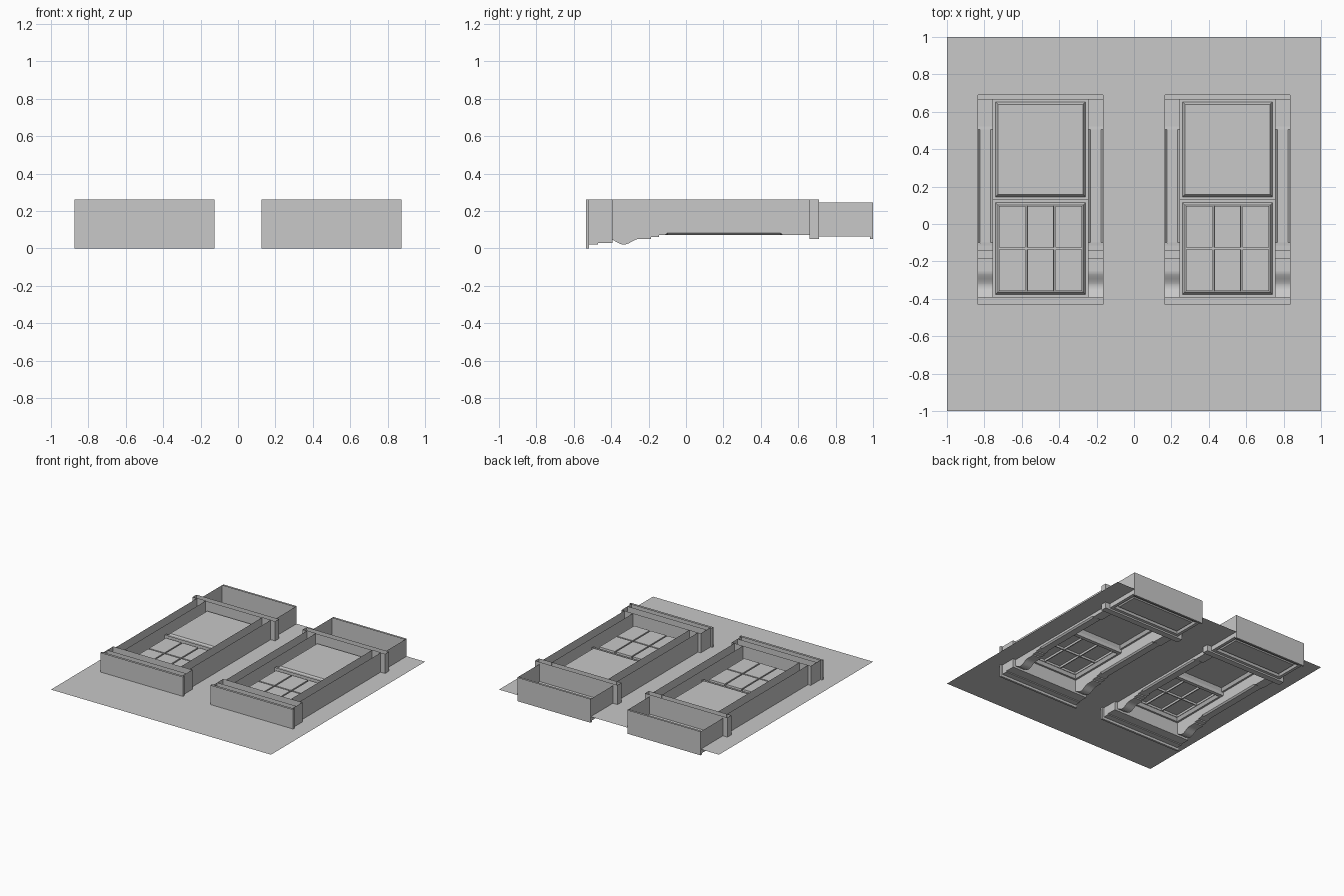
import bpy, bmesh, math

cube = bpy.data.objects.get("Cube")
if cube:
    bpy.data.objects.remove(cube, do_unlink=True)

grey = bpy.data.materials.new("plain_grey")
grey.use_nodes = True
COLOUR = (0.58, 0.58, 0.58, 1)
grey.diffuse_color = COLOUR
grey.node_tree.nodes["Principled BSDF"].inputs["Base Color"].default_value = COLOUR

WALL_Z = 0.10    # the wall faces down, the window boxes run up behind it
BACK_Z = 0.26
CENTRES = {"right": -0.5, "left": 0.5}


def add_object(name, bm, x=0.0):
    mesh = bpy.data.meshes.new(name)
    bm.to_mesh(mesh)
    bm.free()
    mesh.materials.append(grey)
    ob = bpy.data.objects.new(name, mesh)
    ob.location.x = x
    bpy.context.collection.objects.link(ob)
    return ob


def add_per_window(name, build):
    for side, x in CENTRES.items():
        add_object(f"{side}_window_{name}", build(), x)


def face(bm, *points):
    f = bm.faces.new([bm.verts.new(p) for p in points])
    f.normal_update()
    return f


def panel(bm, x0, x1, y0, y1, z):
    """Rectangle facing down."""
    return face(bm, (x0, y0, z), (x0, y1, z), (x1, y1, z), (x1, y0, z))


def shell(half, y0, y1, z0, z1=BACK_Z):
    """Box symmetric in x with an open back; its front looks down."""
    bm = bmesh.new()
    front = panel(bm, -half, half, y0, y1, z0)
    ext = bmesh.ops.extrude_edge_only(bm, edges=front.edges[:])
    for v in ext["geom"]:
        if isinstance(v, bmesh.types.BMVert):
            v.co.z = z1
    bmesh.ops.recalc_face_normals(bm, faces=bm.faces)
    return bm


# Wall sheet with two openings
def wall():
    bm = bmesh.new()
    xs = [-1, -0.835, -0.165, 0.165, 0.835, 1]
    ys = [-1, -0.43, 0.69, 1]
    for i in range(5):
        for j in range(3):
            if i in (1, 3) and j == 1:
                continue
            panel(bm, *xs[i:i + 2], *ys[j:j + 2], WALL_Z)
    bmesh.ops.remove_doubles(bm, verts=bm.verts, dist=0.0001)
    bmesh.ops.dissolve_limit(bm, angle_limit=0.01, verts=bm.verts, edges=bm.edges)
    return bm


add_object("wall_panel", wall())

# Stepped sill with a projecting lip, hood band and header cap
add_per_window("sill_lip", lambda: shell(0.375, -0.535, -0.518, 0.0))
add_per_window("sill_front", lambda: shell(0.36, -0.518, -0.47, 0.02))
add_per_window("sill_back", lambda: shell(0.36, -0.47, -0.392, 0.028))
add_per_window("hood_band", lambda: shell(0.375, 0.66, 0.71, 0.05))
add_per_window("header_cap", lambda: shell(0.333, 0.985, 1.0, 0.05, 0.245))


def header():
    bm = shell(0.333, 0.71, 0.985, 0.063, 0.245)
    front = min(bm.faces, key=lambda f: f.calc_center_median().z)
    bmesh.ops.inset_region(bm, faces=[front], thickness=0.035)
    bmesh.ops.inset_region(bm, faces=[front], thickness=0.015, depth=-0.02)
    bmesh.ops.inset_region(bm, faces=[front], thickness=0.02, depth=0.015)
    return bm


add_per_window("header", header)


# Side casing: bracket profile at the foot, stopped chamfers on the shaft
def casing(sign):
    outline = [(0.665, BACK_Z), (-0.392, BACK_Z)]
    for i in range(17):
        t = i / 16
        outline.append((-0.392 + 0.142 * t, 0.035 - 0.015 * math.cos((t - 0.42) / 0.58 * math.pi)))
    outline += [(-0.188, 0.05), (-0.188, 0.06), (-0.145, 0.06), (-0.145, 0.07),
                (-0.115, 0.07), (-0.1, 0.07), (0.505, 0.07), (0.52, 0.07), (0.665, 0.07)]
    bm = bmesh.new()
    rails = [[bm.verts.new((sign * x, y, z)) for y, z in outline] for x in (0.256, 0.335)]
    for rail in rails:
        bm.faces.new(rail)
    # The first pair is skipped, so the back stays open
    for k in range(1, len(outline)):
        n = (k + 1) % len(outline)
        bm.faces.new((rails[0][n], rails[0][k], rails[1][k], rails[1][n]))
    bmesh.ops.recalc_face_normals(bm, faces=bm.faces)
    shaft = [e for e in bm.edges
             if abs(e.verts[0].co.x - e.verts[1].co.x) < 0.001
             and abs(e.calc_length() - 0.605) < 0.01]
    bmesh.ops.bevel(bm, geom=shaft, offset=0.011, segments=1, affect="EDGES")
    return bm


for part, sign in (("right_casing", -1), ("left_casing", 1)):
    add_per_window(part, lambda: casing(sign))


# Sashes: a flat frame, a steep bevel and recessed panes
def sash(y0, y1, z, columns=1, rows=1):
    bm = bmesh.new()
    half, frame, bevel, depth = 0.256, 0.015, 0.014, 0.024
    pane = panel(bm, -half, half, y0, y1, z)
    for width, drop in ((frame, 0), (bevel, depth)):
        bmesh.ops.inset_region(bm, faces=[pane], thickness=width, depth=-drop,
                               use_boundary=True, use_even_offset=True)
    if columns * rows > 1:
        bmesh.ops.delete(bm, geom=[pane], context="FACES_ONLY")
        rim = frame + bevel
        dx = 2 * (half - rim) / columns
        dy = (y1 - y0 - 2 * rim) / rows
        cells = []
        for i in range(columns):
            for j in range(rows):
                x, y = rim - half + i * dx, y0 + rim + j * dy
                cells.append(panel(bm, x, x + dx, y, y + dy, z + depth))
        bmesh.ops.inset_individual(bm, faces=cells, thickness=0.006)
        bmesh.ops.inset_individual(bm, faces=cells, thickness=0.002, depth=-0.016)
    return bm


add_per_window("lower_sash", lambda: sash(-0.392, 0.13, 0.14, 3, 2))
add_per_window("upper_sash", lambda: sash(0.13, 0.668, 0.168))
add_per_window("meeting_rail", lambda: shell(0.256, 0.128, 0.145, 0.14, 0.185))

# Smooth only the curved brackets
for ob in bpy.context.view_layer.objects:
    ob.select_set("casing" in ob.name)
    if "casing" in ob.name:
        bpy.context.view_layer.objects.active = ob
bpy.ops.object.shade_smooth_by_angle(angle=math.radians(35))
